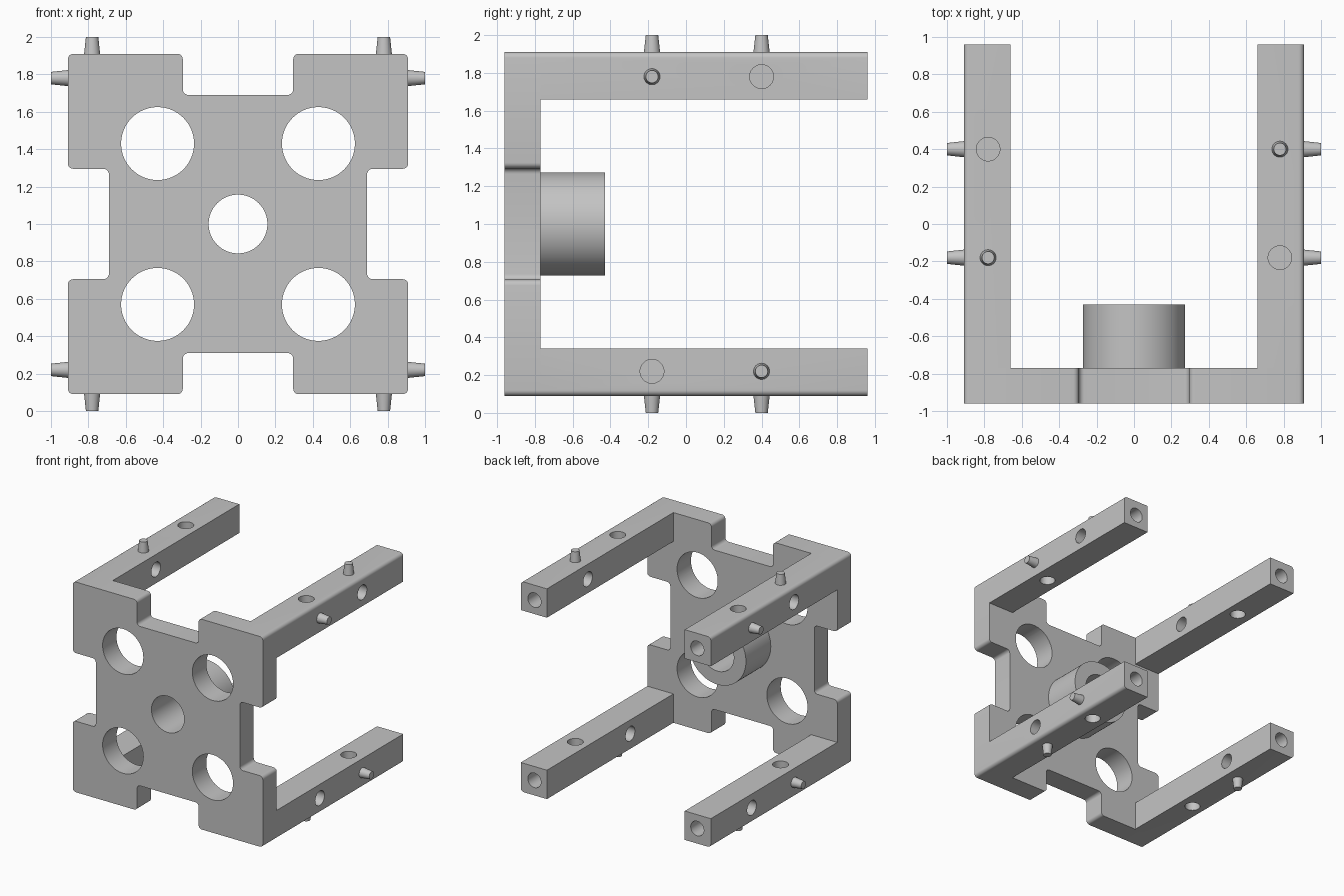
import bpy, bmesh, math
from mathutils import Matrix, Vector

cube = bpy.data.objects.get("Cube")
if cube:
    bpy.data.objects.remove(cube, do_unlink=True)

GREY = (0.55, 0.55, 0.55, 1)
grey = bpy.data.materials.new("light grey")
grey.use_nodes = True
grey.diffuse_color = GREY
grey.node_tree.nodes["Principled BSDF"].inputs["Base Color"].default_value = GREY

FRONT, BACK, END = -0.96, -0.77, 0.96   # depth of plate faces and arm ends
OUT, NOTCH, HALF = 0.91, 0.69, 0.295    # plate half size, notch floor, notch half width
INNER, AXIS = 0.66, 0.78                # arm inner side and pin axis
NEAR, FAR = -0.18, 0.40                 # pin stations along the arm
ROUND, HOLE = 0.03, 0.063
CENTRE = Matrix.Translation((0, 0, 1))


def rounded(points, radii, steps=6):
    """Round the corners of a polygon with arcs."""
    result = []
    for i, (p, r) in enumerate(zip(points, radii)):
        p = Vector(p)
        if r == 0:
            result.append(p)
            continue
        a = (Vector(points[i - 1]) - p).normalized() * r
        b = (Vector(points[(i + 1) % len(points)]) - p).normalized() * r
        for s in range(steps + 1):
            t = s / steps * math.pi / 2
            result.append(p + a * (1 - math.sin(t)) + b * (1 - math.cos(t)))
    return result


def prism(bm, outline, y0, y1):
    face = bm.faces.new([bm.verts.new((p.x, y0, p.y)) for p in outline])
    moved = bmesh.ops.extrude_face_region(bm, geom=[face])["geom"]
    bmesh.ops.translate(bm, vec=(0, y1 - y0, 0),
                        verts=[v for v in moved if isinstance(v, bmesh.types.BMVert)])


def rod(bm, start, end, r0, r1=None, sides=48):
    start, end = Vector(start), Vector(end)
    axis = end - start
    place = Matrix.Translation((start + end) / 2) @ axis.to_track_quat("Z", "Y").to_matrix().to_4x4()
    bmesh.ops.create_cone(bm, cap_ends=True, segments=sides, radius1=r0,
                          radius2=r0 if r1 is None else r1, depth=axis.length, matrix=place)


def make(name, bm, place=CENTRE):
    bmesh.ops.recalc_face_normals(bm, faces=bm.faces[:])
    mesh = bpy.data.meshes.new(name)
    bm.to_mesh(mesh)
    bm.free()
    mesh.materials.append(grey)
    obj = bpy.data.objects.new(name, mesh)
    obj.matrix_world = place
    bpy.context.collection.objects.link(obj)
    return obj


def activate(obj):
    bpy.ops.object.select_all(action="DESELECT")
    obj.select_set(True)
    bpy.context.view_layer.objects.active = obj


def smooth(obj):
    activate(obj)
    bpy.ops.object.shade_smooth_by_angle(angle=math.radians(30))


def cut(obj, cutter):
    cutter.hide_render = True
    mod = obj.modifiers.new("holes", "BOOLEAN")
    mod.operation, mod.solver, mod.object = "DIFFERENCE", "EXACT", cutter
    activate(obj)
    bpy.ops.object.modifier_apply(modifier=mod.name)
    bpy.data.objects.remove(cutter, do_unlink=True)


# Front plate: four identical sides, each with a notch
outline = []
for k in range(4):
    turn = Matrix.Rotation(k * math.pi / 2, 2)
    side = [(OUT, OUT), (HALF, OUT), (HALF, NOTCH), (-HALF, NOTCH), (-HALF, OUT)]
    outline += [turn @ Vector(p) for p in side]
bm = bmesh.new()
prism(bm, rounded(outline, [ROUND] * len(outline)), FRONT, BACK)
plate = make("front_plate", bm)

# Four large holes and the centre bore
bm = bmesh.new()
for x in (-0.43, 0.43):
    for z in (-0.43, 0.43):
        rod(bm, (x, FRONT - 0.1, z), (x, BACK + 0.1, z), 0.195, sides=64)
rod(bm, (0, FRONT - 0.1, 0), (0, BACK + 0.1, 0), 0.157, sides=64)
cut(plate, make("plate_cutter", bm))
smooth(plate)

# Hollow boss behind the plate
bm = bmesh.new()
rod(bm, (0, BACK, 0), (0, -0.43, 0), 0.273, sides=64)
boss = make("centre_boss", bm)
bm = bmesh.new()
rod(bm, (0, BACK - 0.1, 0), (0, -0.33, 0), 0.157, sides=64)
cut(boss, make("boss_cutter", bm))
smooth(boss)

# Four corner arms with cross holes, an end socket and tapered pins
names = ("upper_left", "lower_left", "lower_right", "upper_right")
for k, name in enumerate(names):
    place = CENTRE @ Matrix.Rotation(k * math.pi / 2, 4, "Y")
    bm = bmesh.new()
    corners = [(INNER, INNER), (OUT, INNER), (OUT, OUT), (INNER, OUT)]
    prism(bm, rounded(corners, [0, 0, ROUND, 0]), BACK, END)
    arm = make(name + "_arm", bm, place)

    bm = bmesh.new()
    rod(bm, (AXIS, NEAR, INNER - 0.1), (AXIS, NEAR, OUT + 0.1), HOLE)
    rod(bm, (INNER - 0.1, FAR, AXIS), (OUT + 0.1, FAR, AXIS), HOLE)
    rod(bm, (AXIS, END - 0.2, AXIS), (AXIS, END + 0.1, AXIS), HOLE)
    cut(arm, make(name + "_cutter", bm, place))
    smooth(arm)

    bm = bmesh.new()
    rod(bm, (AXIS, FAR, OUT - 0.01), (AXIS, FAR, 1), 0.044, 0.033, 32)
    rod(bm, (OUT - 0.01, NEAR, AXIS), (1, NEAR, AXIS), 0.044, 0.033, 32)
    smooth(make(name + "_pins", bm, place))
